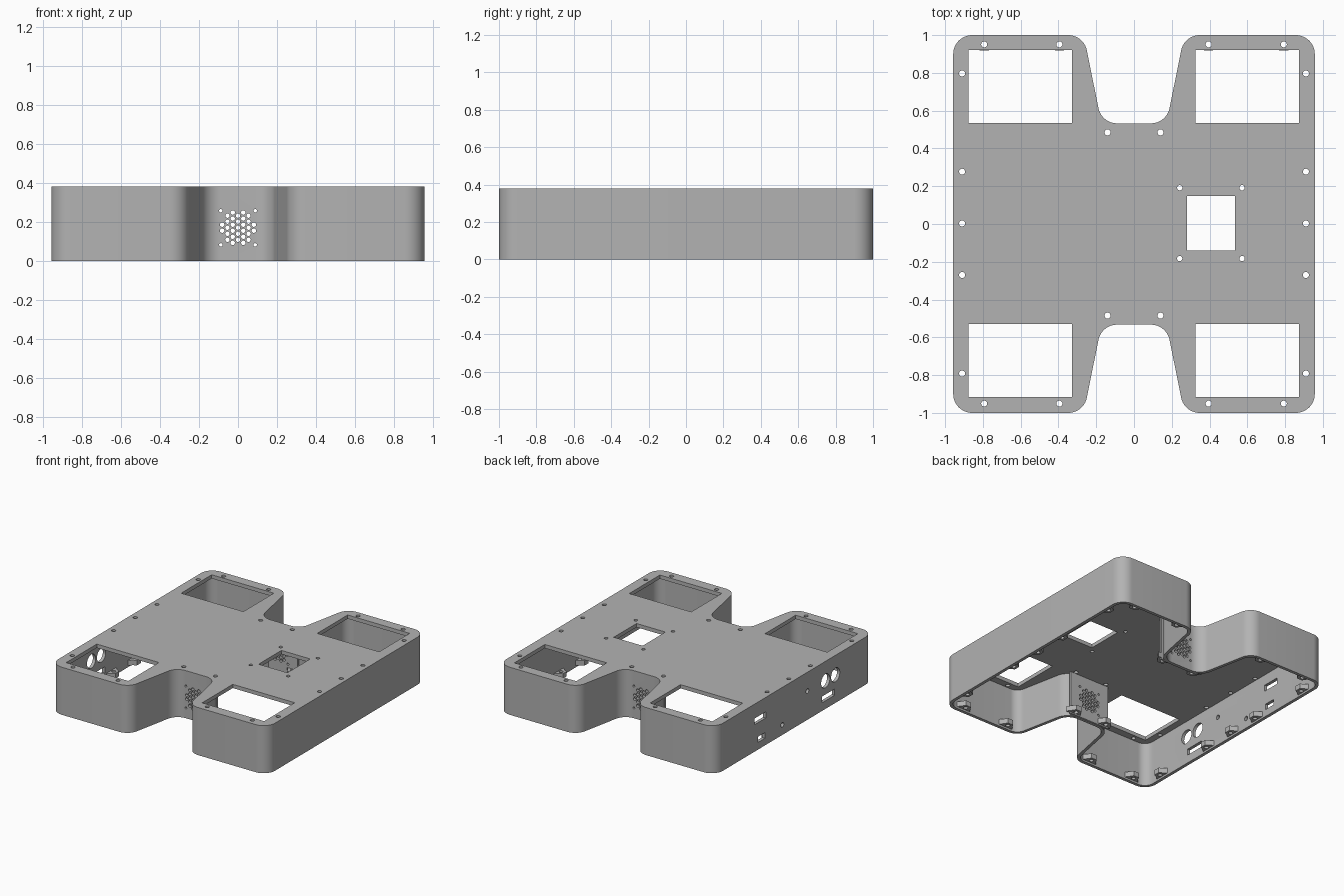
import bpy, bmesh, math
from mathutils import Vector, Matrix

if "Cube" in bpy.data.objects:
    bpy.data.objects.remove(bpy.data.objects["Cube"])

H, WALL, PLATE = 0.38, 0.025, 0.03

grey = bpy.data.materials.new("plain_grey")
grey.diffuse_color = (0.45, 0.45, 0.45, 1)
grey.use_nodes = True
grey.node_tree.nodes["Principled BSDF"].inputs["Base Color"].default_value = grey.diffuse_color


def rounded(corners, r, seg=12):
    """Round every corner of a closed polygon."""
    out = []
    for i, c in enumerate(corners):
        p = Vector(c)
        a = (Vector(corners[i - 1]) - p).normalized()
        b = (Vector(corners[(i + 1) % len(corners)]) - p).normalized()
        half = a.angle(b) / 2
        centre = p + (a + b).normalized() * r / math.sin(half)
        v0 = p + a * r / math.tan(half) - centre
        v1 = p + b * r / math.tan(half) - centre
        sweep = v0.angle(v1)
        for k in range(seg + 1):
            t = k / seg
            out.append(centre + (v0 * math.sin((1 - t) * sweep) + v1 * math.sin(t * sweep)) / math.sin(sweep))
    return out


def inset(pts, d):
    """Offset a counter-clockwise outline inwards."""
    out = []
    for i, p in enumerate(pts):
        t = ((p - pts[i - 1]).normalized() + (pts[(i + 1) % len(pts)] - p).normalized()).normalized()
        out.append(p + Vector((-t.y, t.x)) * d)
    return out


def prism(bm, pts, z0, z1):
    f = bm.faces.new([bm.verts.new((p[0], p[1], z0)) for p in pts])
    up = bmesh.ops.extrude_face_region(bm, geom=[f])["geom"]
    bmesh.ops.translate(bm, vec=(0, 0, z1 - z0), verts=[v for v in up if isinstance(v, bmesh.types.BMVert)])


def box(bm, x0, x1, y0, y1, z0, z1):
    prism(bm, [(x0, y0), (x1, y0), (x1, y1), (x0, y1)], z0, z1)


def rod(bm, centre, r, length, axis, seg=20):
    rot = {"x": Matrix.Rotation(math.pi / 2, 4, "Y"), "y": Matrix.Rotation(math.pi / 2, 4, "X"),
           "z": Matrix.Identity(4)}[axis]
    bmesh.ops.create_cone(bm, cap_ends=True, segments=seg, radius1=r, radius2=r, depth=length,
                          matrix=Matrix.Translation(centre) @ rot)


def make(name, bm):
    bmesh.ops.recalc_face_normals(bm, faces=bm.faces[:])
    me = bpy.data.meshes.new(name)
    bm.to_mesh(me)
    bm.free()
    me.materials.append(grey)
    ob = bpy.data.objects.new(name, me)
    bpy.context.collection.objects.link(ob)
    return ob


def cut(ob, cutter):
    m = ob.modifiers.new("cut", "BOOLEAN")
    m.operation, m.solver, m.object = "DIFFERENCE", "EXACT", cutter
    bpy.context.view_layer.objects.active = ob
    bpy.ops.object.modifier_apply(modifier=m.name)


# H-shaped outline, counter-clockwise
outline = rounded([(-.957, -1), (-.266, -1), (-.172, -.533), (.172, -.533), (.266, -1), (.957, -1),
                   (.957, 1), (.266, 1), (.172, .533), (-.172, .533), (-.266, 1), (-.957, 1)], 0.1)

# shell, open underneath
bm = bmesh.new()
prism(bm, outline, 0, H)
shell = make("case_shell", bm)
bm = bmesh.new()
prism(bm, inset(outline, WALL), -0.1, H - PLATE)
cavity = make("cavity_cutter", bm)

# screw positions with the outward direction of the nearest wall
screws = []
for s in (-1, 1):
    screws += [(s * .91, y, s, 0) for y in (.797, .277, .003, -.27, -.792)]
    screws += [(x, s * .951, 0, s) for x in (-.793, -.395, .395, .793)]
    screws += [(x, s * .485, 0, s) for x in (-.14, .14)]

# screw tabs near the bottom rim
bm = bmesh.new()
for x, y, dx, dy in screws:
    profile = [(.034, -.065), (.022, -.06), (-.01, -.036), (-.032, -.024),
               (-.032, .024), (-.01, .036), (.022, .06), (.034, .065)]
    prism(bm, [(x + dx * o - dy * w, y + dy * o + dx * w) for o, w in profile], .015, .055)
tabs = make("screw_tabs", bm)

# flat mounting pads behind the vents
bm = bmesh.new()
for s in (-1, 1):
    ys = sorted((s * .503, s * .52))
    box(bm, -.175, .175, ys[0], ys[1], .004, H - PLATE + .01)
pads = make("fan_pads", bm)

# all openings
bm = bmesh.new()
for x0, x1 in ((-.877, -.327), (.325, .873)):
    for y0, y1 in ((.535, .92), (-.917, -.53)):
        box(bm, x0, x1, y0, y1, H - .05, H + .05)
box(bm, .28, .535, -.14, .148, H - .05, H + .05)
for x, y, _, _ in screws:
    rod(bm, (x, y, .2), .016, .6, "z")
for x in (.242, .572):
    for y in (.192, -.183):
        rod(bm, (x, y, H), .014, .1, "z")
# vent grilles, through both notches
for i in range(-3, 4):
    for j in range(-3, 4):
        vx, vz = i * .027, (j + (i % 2) / 2) * .031
        if math.hypot(vx, vz) < .09:
            rod(bm, (vx, 0, .17 + vz), .0115, 1.3, "y", 12)
for x in (-.088, .088):
    for z in (.082, .257):
        rod(bm, (x, 0, z), .009, 1.3, "y", 12)
# connector openings on the left wall
for y in (-.394, -.52):
    rod(bm, (-.963, y, .224), .055, .07, "x", 32)
for y, z in ((.15, .08), (-.166, .23)):
    rod(bm, (-.963, y, z), .018, .07, "x")
for y, z, w, h in ((.43, .24, .14, .05), (-.43, .09, .16, .05), (.415, .08, .09, .045)):
    box(bm, -.998, -.928, y - w / 2, y + w / 2, z - h / 2, z + h / 2)
openings = make("openings_cutter", bm)

cut(shell, cavity)
for ob in (shell, tabs, pads):
    cut(ob, openings)
for ob in (cavity, openings):
    bpy.data.objects.remove(ob)

# smooth curved walls, sharp edges kept
for ob in (shell, tabs, pads):
    bpy.ops.object.select_all(action="DESELECT")
    ob.select_set(True)
    bpy.context.view_layer.objects.active = ob
    bpy.ops.object.shade_smooth_by_angle(angle=math.radians(32))
